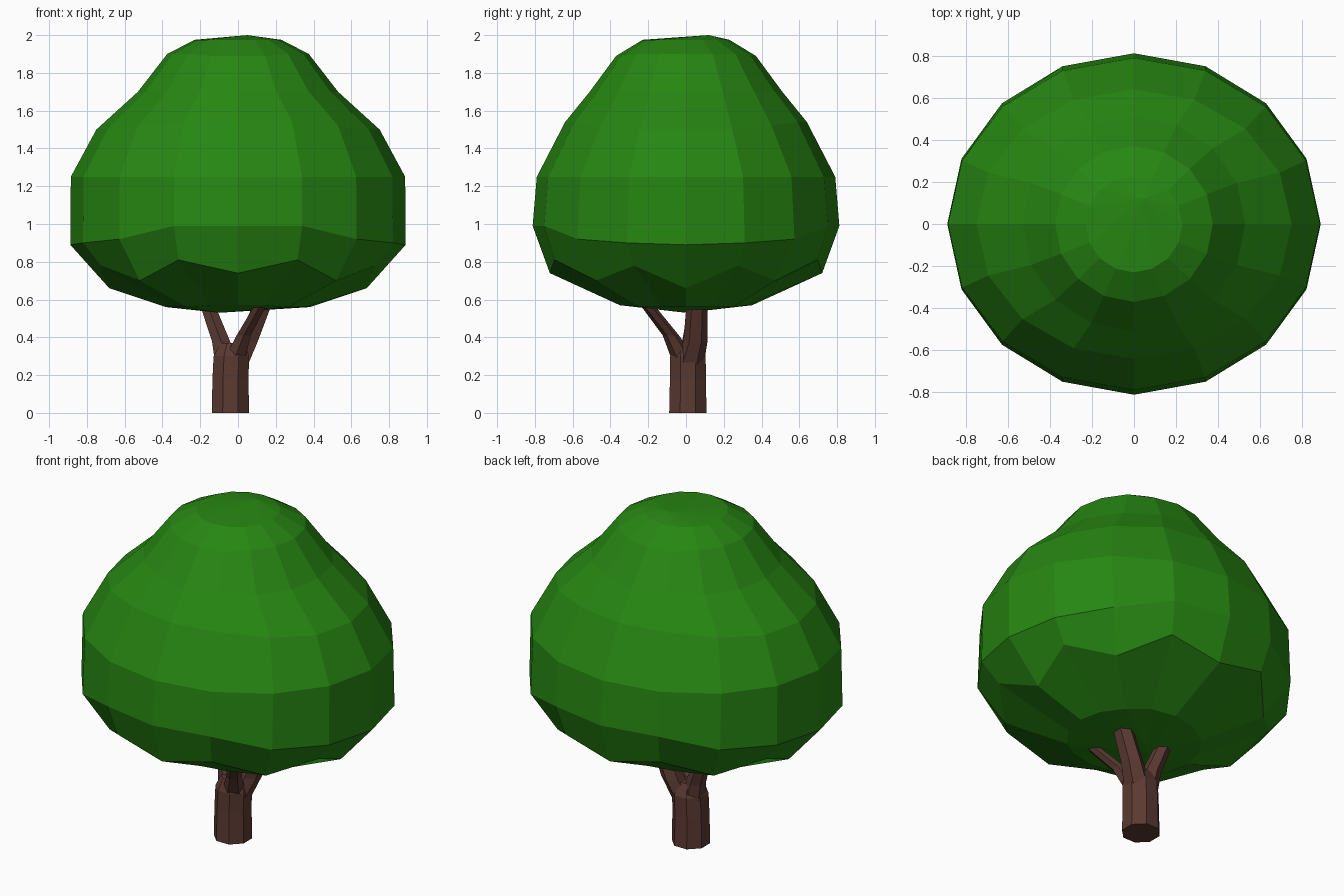
import bpy, bmesh, math
from mathutils import Vector

if "Cube" in bpy.data.objects:
    bpy.data.objects.remove(bpy.data.objects["Cube"])

SIDES = 16


def material(name, colour):
    m = bpy.data.materials.new(name)
    m.diffuse_color = (*colour, 1)
    m.use_nodes = True
    m.node_tree.nodes["Principled BSDF"].inputs["Base Color"].default_value = m.diffuse_color
    return m


def skin(name, rings, mat, bottom=None, top=None):
    """Join rings of points into a flat-faced closed body."""
    bm = bmesh.new()
    loops = [[bm.verts.new(p) for p in r] for r in rings]
    n = len(loops[0])
    for a, b in zip(loops, loops[1:]):
        for i in range(n):
            j = (i + 1) % n
            bm.faces.new((a[i], a[j], b[j], b[i]))
    for loop, tip in ((loops[0], bottom), (loops[-1], top)):
        if tip is None:
            bm.faces.new(loop)
        else:
            v = bm.verts.new(tip)
            for i in range(n):
                bm.faces.new((loop[i], loop[(i + 1) % n], v))
    bmesh.ops.recalc_face_normals(bm, faces=bm.faces)
    me = bpy.data.meshes.new(name)
    bm.to_mesh(me)
    bm.free()
    me.materials.append(mat)
    ob = bpy.data.objects.new(name, me)
    bpy.context.collection.objects.link(ob)
    return ob


def tube(name, path, mat, sides):
    """Tapered limb through (x, y, z, radius) stations, horizontal cuts."""
    rings = [[(x + r * math.cos(2 * math.pi * (i + .5) / sides),
               y + r * math.sin(2 * math.pi * (i + .5) / sides), z)
              for i in range(sides)] for x, y, z, r in path]
    return skin(name, rings, mat)


green = material("leaf green", (0.02, 0.24, 0.006))
brown = material("bark brown", (0.105, 0.042, 0.032))


def crown_ring(rx, ry, heights, scales=(1,) * 5, cx=0, cy=0):
    """Ellipse ring; heights and scales run from the x axis to the y axis."""
    pts = []
    for i in range(SIDES):
        a = 2 * math.pi * i / SIDES
        k = i % 8
        k = k if k <= 4 else 8 - k
        s = scales[k]
        pts.append((cx + rx * s * math.cos(a), cy + ry * s * math.sin(a), heights[k]))
    return pts


# leafy crown, from the underside to the top
crown = [
    crown_ring(.38, .35, (.56, .56, .56, .57, .57)),
    crown_ring(.885, .81, (.66, .78, .70, .81, .74), (.77, .89, .83, .93, .89)),
    crown_ring(.888, .812, (.89, .90, .92, .99, .99)),
    crown_ring(.885, .79, (1.25,) * 5),
    crown_ring(.75, .64, (1.50, 1.50, 1.52, 1.54, 1.54)),
    crown_ring(.53, .51, (1.70,) * 5),
    crown_ring(.375, .37, (1.90, 1.90, 1.90, 1.89, 1.89)),
    crown_ring(.23, .23, (1.975,) * 5, cx=.0, cy=.0),
]
skin("leaf_crown", crown, green, bottom=(-.1, 0, .53), top=(.05, .12, 2.0))

# trunk
tube("trunk", [(-.04, .01, 0, .107), (-.04, .01, .18, .103),
               (-.035, .01, .30, .102), (-.03, .005, .37, .07)], brown, 8)

# three branches rising into the crown
for name, path in {
    "left_branch": [(-.06, .02, .26, .07), (-.09, .035, .38, .055), (-.165, .06, .58, .045)],
    "right_branch": [(-.01, .02, .26, .075), (.05, .05, .38, .064), (.14, .06, .60, .055)],
    "front_branch": [(-.02, -.01, .28, .065), (.03, -.08, .41, .043), (.13, -.22, .59, .036)],
}.items():
    tube(name, path, brown, 6)
